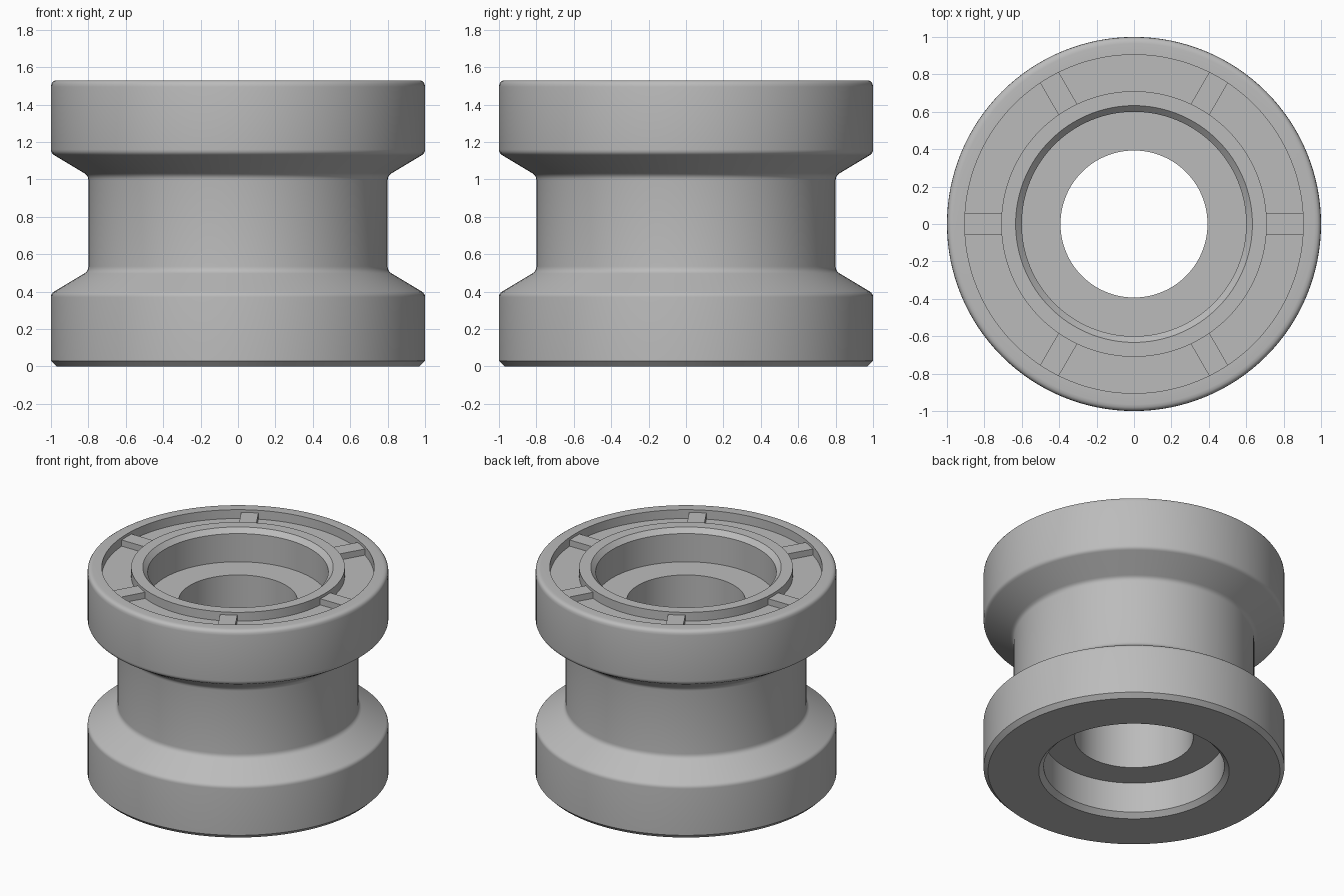
import bpy, bmesh, math
from mathutils import Vector, Matrix

if "Cube" in bpy.data.objects:
    bpy.data.objects.remove(bpy.data.objects["Cube"], do_unlink=True)

HEIGHT = 1.53
GROOVE_IN, GROOVE_OUT = 0.71, 0.905
GROOVE_FLOOR = HEIGHT - 0.065
RIB_TOP = HEIGHT - 0.02

grey = bpy.data.materials.new("plain_grey")
grey.use_nodes = True
grey.diffuse_color = (0.5, 0.5, 0.5, 1)
grey.node_tree.nodes["Principled BSDF"].inputs["Base Color"].default_value = (0.5, 0.5, 0.5, 1)


def finish(bm, name):
    """Turn a bmesh into a grey object with sharp edges kept."""
    bmesh.ops.recalc_face_normals(bm, faces=bm.faces)
    mesh = bpy.data.meshes.new(name)
    bm.to_mesh(mesh)
    bm.free()
    mesh.materials.append(grey)
    obj = bpy.data.objects.new(name, mesh)
    bpy.context.collection.objects.link(obj)
    bpy.ops.object.select_all(action='DESELECT')
    obj.select_set(True)
    bpy.context.view_layer.objects.active = obj
    bpy.ops.object.shade_smooth_by_angle(angle=math.radians(32))
    return obj


def rounded(corners, steps=4):
    """Closed (radius, z) outline; each corner may carry a rounding length."""
    points = []
    for i, (r, z, cut) in enumerate(corners):
        p = Vector((r, 0, z))
        if not cut:
            points.append(p)
            continue
        before = Vector((corners[i - 1][0], 0, corners[i - 1][1]))
        after = corners[(i + 1) % len(corners)]
        after = Vector((after[0], 0, after[1]))
        a = p + (before - p).normalized() * cut
        b = p + (after - p).normalized() * cut
        for k in range(steps + 1):
            t = k / steps
            points.append(a * (1 - t) ** 2 + p * 2 * t * (1 - t) + b * t ** 2)
    return points


# Spool body: outer wall, top groove, then stepped bore
outline = rounded([
    (0.97, 0, 0), (1, 0.03, 0), (1, 0.39, 0.02), (0.8, 0.51, 0.025),
    (0.8, 1.02, 0.025), (1, 1.14, 0.02), (1, HEIGHT, 0.035),
    (GROOVE_OUT, HEIGHT, 0), (GROOVE_OUT, GROOVE_FLOOR, 0),
    (GROOVE_IN, GROOVE_FLOOR, 0), (GROOVE_IN, HEIGHT, 0),
    (0.633, HEIGHT, 0), (0.6, HEIGHT - 0.033, 0), (0.6, 1.29, 0),
    (0.393, 1.29, 0), (0.393, 0.255, 0), (0.6, 0.255, 0),
    (0.6, 0.033, 0), (0.633, 0, 0),
])
bm = bmesh.new()
verts = [bm.verts.new(p) for p in outline]
edges = [bm.edges.new((verts[i - 1], verts[i])) for i in range(len(verts))]
bmesh.ops.spin(bm, geom=verts + edges, cent=(0, 0, 0), axis=(0, 0, 1),
               angle=math.tau, steps=128, use_merge=True)
bmesh.ops.remove_doubles(bm, verts=bm.verts, dist=0.0001)
finish(bm, "spool_body")

# Six low ribs bridging the top groove
inner, outer = GROOVE_IN - 0.01, GROOVE_OUT + 0.003
bottom = GROOVE_FLOOR - 0.01
for i in range(6):
    bm = bmesh.new()
    place = (Matrix.Rotation(i * math.tau / 6, 4, 'Z')
             @ Matrix.Translation(((inner + outer) / 2, 0, (bottom + RIB_TOP) / 2))
             @ Matrix.Diagonal((outer - inner, 0.115, RIB_TOP - bottom, 1)))
    bmesh.ops.create_cube(bm, size=1, matrix=place)
    finish(bm, f"groove_rib_{i + 1}")
